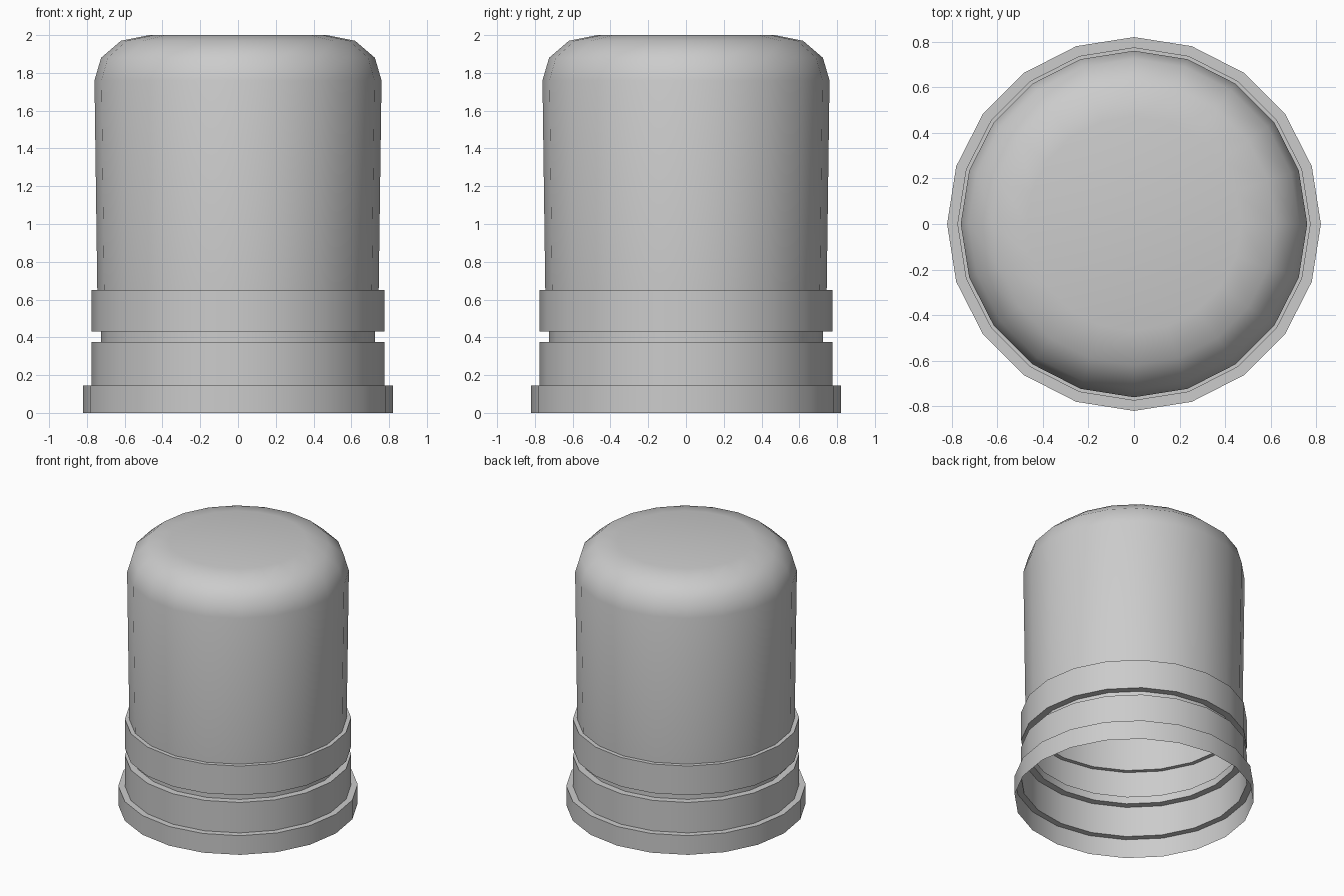
import bpy, bmesh, math

if "Cube" in bpy.data.objects:
    bpy.data.objects.remove(bpy.data.objects["Cube"])

SIDES = 20
# Outer profile (radius, height), open at the bottom, single wall
PROFILE = [
    (0.82, 0.0), (0.82, 0.145),                   # foot band
    (0.775, 0.145), (0.775, 0.375),               # lower collar
    (0.725, 0.375), (0.725, 0.43),                # groove
    (0.775, 0.43), (0.775, 0.65),                 # upper collar
    (0.745, 0.65), (0.76, 1.76),                  # slightly flaring wall
    (0.725, 1.88), (0.62, 1.97), (0.47, 2.0),     # rounded shoulder
]


def lathe(name, profile, sides):
    bm = bmesh.new()
    rings = []
    for r, z in profile:
        rings.append([bm.verts.new((r * math.cos(2 * math.pi * i / sides),
                                    r * math.sin(2 * math.pi * i / sides), z))
                      for i in range(sides)])
    for low, high in zip(rings, rings[1:]):
        for i in range(sides):
            j = (i + 1) % sides
            bm.faces.new((low[i], low[j], high[j], high[i]))
    bm.faces.new(rings[-1])  # flat top
    mesh = bpy.data.meshes.new(name)
    bm.to_mesh(mesh)
    bm.free()
    obj = bpy.data.objects.new(name, mesh)
    bpy.context.collection.objects.link(obj)
    return obj


# Hollow cap, smooth around with sharp steps
cap = lathe("cap_shell", PROFILE, SIDES)
bpy.context.view_layer.objects.active = cap
cap.select_set(True)
bpy.ops.object.shade_smooth_by_angle(angle=math.radians(40))
